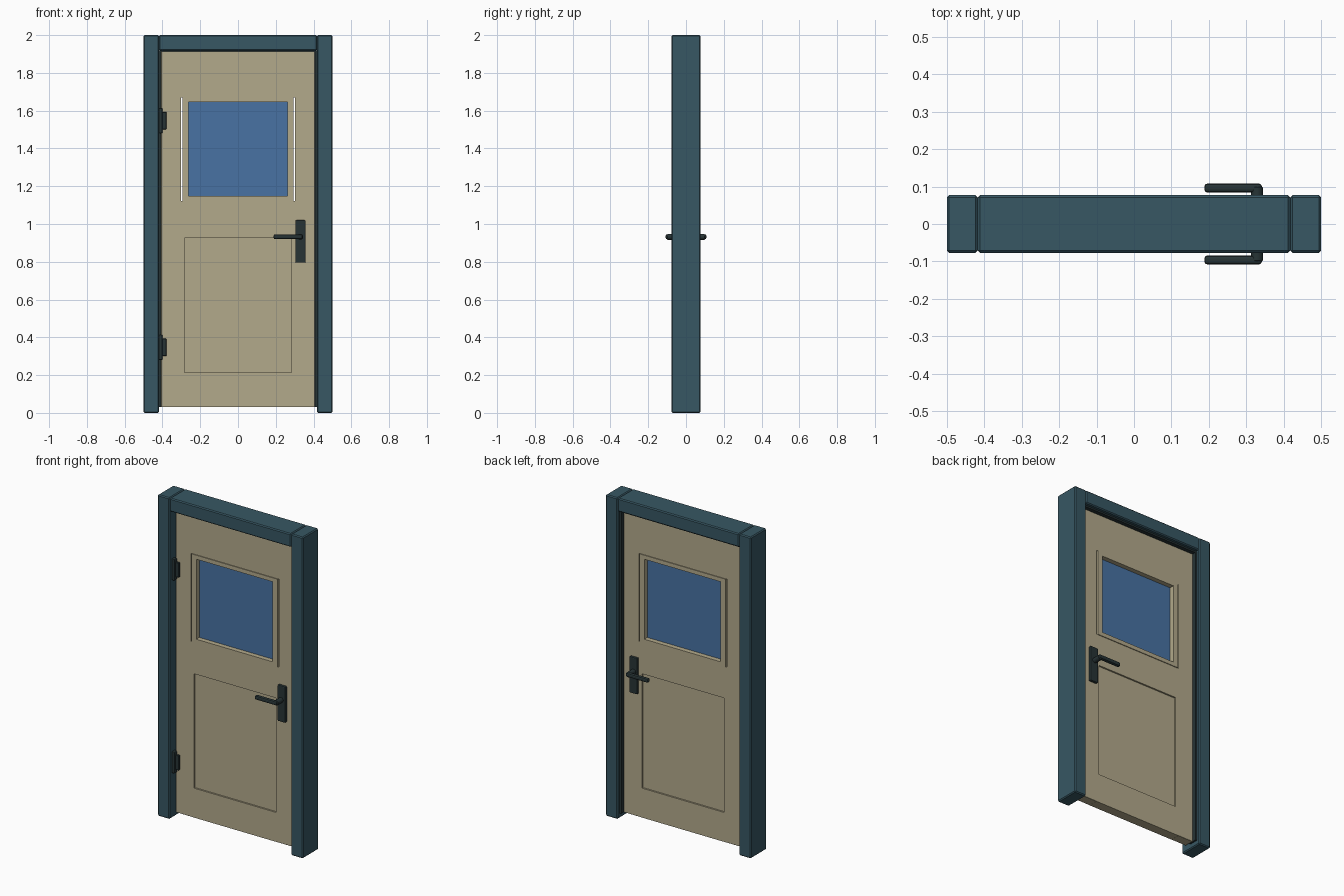
import bpy

old = bpy.data.objects.get("Cube")
if old:
    bpy.data.objects.remove(old, do_unlink=True)


def material(name, colour):
    m = bpy.data.materials.new(name)
    m.use_nodes = True
    m.diffuse_color = (*colour, 1)
    m.node_tree.nodes["Principled BSDF"].inputs["Base Color"].default_value = (*colour, 1)
    return m


FRAME = material("slate blue paint", (0.038, 0.095, 0.125))
DOOR = material("beige paint", (0.45, 0.40, 0.26))
GLASS = material("blue glass", (0.065, 0.17, 0.37))
METAL = material("dark metal", (0.02, 0.034, 0.036))


def finish(obj, name, mat, bevel=0, segments=1):
    obj.name = name
    obj.data.materials.append(mat)
    if bevel:
        mod = obj.modifiers.new("bevel", "BEVEL")
        mod.width = bevel
        mod.segments = segments
    return obj


def box(name, mat, x, y, z, bevel=0, segments=1):
    """Box from (low, high) ranges on each axis."""
    spans = (x, y, z)
    bpy.ops.mesh.primitive_cube_add(size=1, location=[(a + b) / 2 for a, b in spans])
    obj = bpy.context.object
    obj.scale = [b - a for a, b in spans]
    bpy.ops.object.transform_apply(location=False, rotation=False, scale=True)
    return finish(obj, name, mat, bevel, segments)


def both(half):
    return (-half, half)


def sided(side, a, b):
    return tuple(sorted((side * a, side * b)))


# Main measures
depth = 0.077       # half depth of the frame
thick = 0.03        # half thickness of the door leaf
inner = 0.418       # inside edge of the jambs
edge = 0.407        # edge of the door leaf
stile = 0.302       # inside edge of the stiles
low, top = 0.03, 1.913

# Frame
box("lintel", FRAME, both(inner), both(depth), (top + 0.004, 2), 0.006)
box("lintel_seal", METAL, both(inner), (0, 0.055), (top - 0.006, top + 0.006))
for side, label in ((1, "left"), (-1, "right")):
    box(label + "_jamb", FRAME, sided(side, inner, 0.5), both(depth), (0, 2), 0.006)
    box(label + "_seal", METAL, sided(side, edge, inner + 0.002), (0, 0.055), (low, top))
    # Door stiles and the narrow strips beside the lower panel
    box(label + "_stile", DOOR, sided(side, stile, edge), both(thick), (low, top), 0.001)
    box(label + "_panel_strip", DOOR, sided(side, 0.283, stile), both(thick), (0.213, 0.925))

# Rails and recessed lower panel
for name, z in (("bottom_rail", (low, 0.213)),
                ("middle_rail", (0.925, 1.122)),
                ("top_rail", (1.67, top))):
    box(name, DOOR, both(stile), both(thick), z)
box("lower_panel", DOOR, both(0.284), both(thick - 0.01), (0.212, 0.926))

# Window surround, a little proud of the leaf
proud = both(thick + 0.005)
for side, label in ((1, "left"), (-1, "right")):
    box(label + "_window_bead", DOOR, sided(side, 0.263, 0.295), proud, (1.122, 1.67))
for name, z in (("lower_window_bead", (1.122, 1.147)), ("upper_window_bead", (1.645, 1.67))):
    box(name, DOOR, both(0.263), proud, z)
box("window_glass", GLASS, both(0.264), both(0.005), (1.146, 1.646))

# Handles on both faces
for side, label in ((-1, "front"), (1, "back")):
    box(label + "_handle_plate", METAL, (0.304, 0.358), sided(side, thick - 0.002, 0.047),
        (0.795, 1.02), 0.005, 2)
    bpy.ops.mesh.primitive_cylinder_add(vertices=16, radius=0.016, depth=0.06,
                                        location=(0.329, side * 0.071, 0.932),
                                        rotation=(1.5708, 0, 0))
    finish(bpy.context.object, label + "_handle_stem", METAL, 0.004)
    bpy.ops.object.shade_smooth_by_angle()
    box(label + "_lever", METAL, (0.188, 0.342), sided(side, 0.084, 0.108),
        (0.92, 0.945), 0.008, 2)

# Hinges on the front
for z, label in ((1.547, "upper"), (0.347, "lower")):
    box(label + "_hinge_knuckle", METAL, (-0.42, -0.4), (-0.055, -thick + 0.005),
        (z - 0.067, z + 0.067), 0.005, 2)
    box(label + "_hinge_leaf", METAL, (-0.404, -0.379), (-0.042, -thick + 0.002),
        (z - 0.046, z + 0.046), 0.002)
